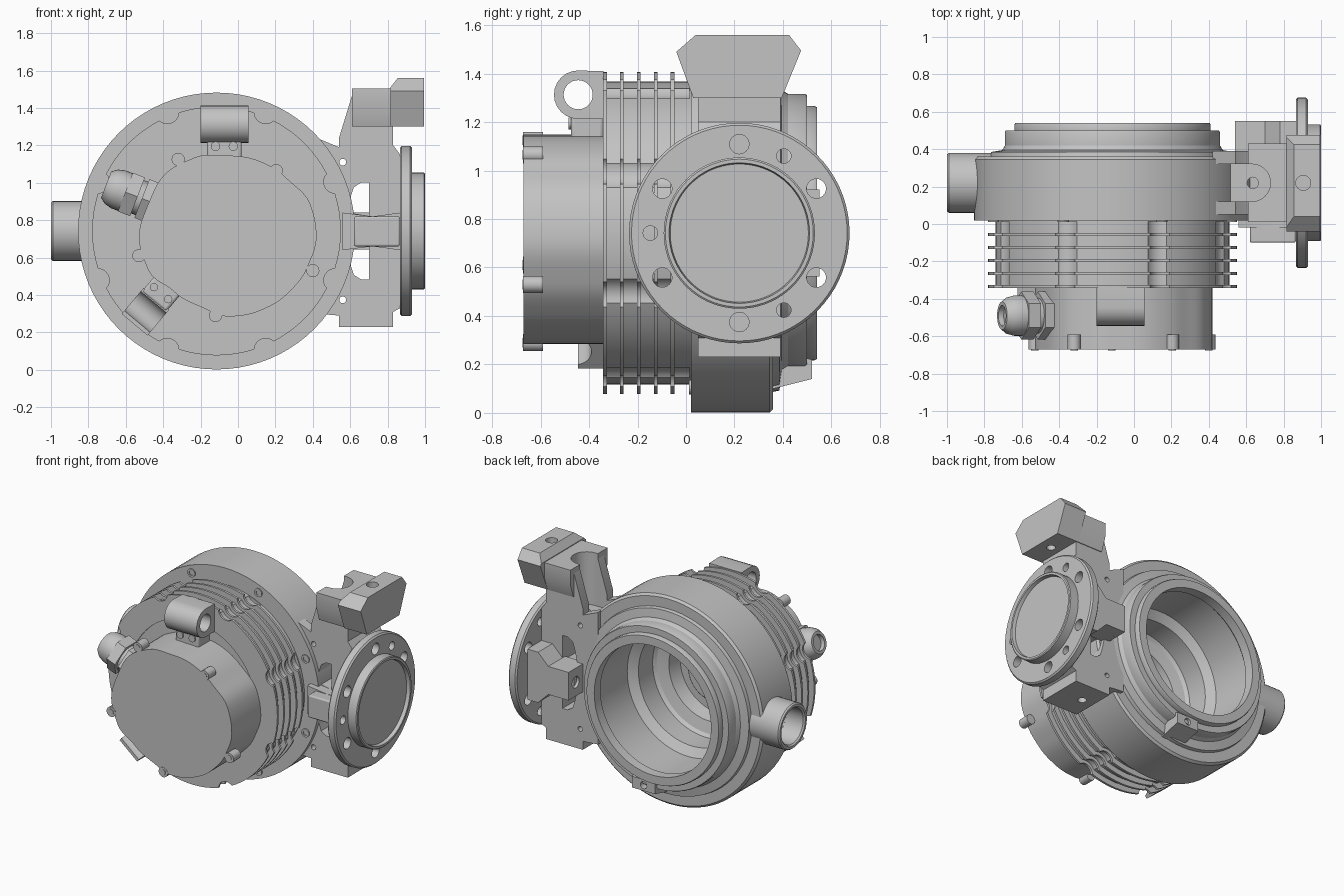
import bpy, bmesh, math
from mathutils import Vector, Matrix

cube = bpy.data.objects.get("Cube")
if cube:
    bpy.data.objects.remove(cube)

GREY = (0.55, 0.55, 0.55, 1)
metal = bpy.data.materials.new("cast_grey")
metal.use_nodes = True
metal.diffuse_color = GREY
metal.node_tree.nodes["Principled BSDF"].inputs["Base Color"].default_value = GREY

CX, CZ = -0.115, 0.742      # housing axis
FY = 0.22                   # side flange axis
X, Y, Z = Vector((1, 0, 0)), Vector((0, 1, 0)), Vector((0, 0, 1))


def finish(name, bm):
    bmesh.ops.remove_doubles(bm, verts=bm.verts, dist=1e-5)
    bmesh.ops.recalc_face_normals(bm, faces=bm.faces)
    mesh = bpy.data.meshes.new(name)
    bm.to_mesh(mesh)
    bm.free()
    mesh.materials.append(metal)
    ob = bpy.data.objects.new(name, mesh)
    bpy.context.collection.objects.link(ob)
    return ob


def lathe(name, profile, origin, axis, seg=48, closed=False):
    """Spin (radius, height) points around an axis."""
    bm = bmesh.new()
    vs = [bm.verts.new((r, 0, h)) for r, h in profile]
    pairs = list(zip(vs, vs[1:])) + ([(vs[-1], vs[0])] if closed else [])
    es = [bm.edges.new(p) for p in pairs]
    bmesh.ops.spin(bm, geom=vs + es, cent=(0, 0, 0), axis=Z,
                   angle=math.tau, steps=seg)
    rot = Vector(axis).to_track_quat('Z', 'Y').to_matrix().to_4x4()
    bm.transform(Matrix.Translation(origin) @ rot)
    return finish(name, bm)


def rod(name, origin, axis, r, h0, h1, seg=24):
    return lathe(name, [(0, h0), (r, h0), (r, h1), (0, h1)], origin, axis, seg)


def prism(name, pts, axis, a, b):
    """Extrude a 2D outline along x (y,z points) or y (x,z points)."""
    bm = bmesh.new()
    vs = [bm.verts.new((a, u, v) if axis == X else (u, a, v)) for u, v in pts]
    face = bm.faces.new(vs)
    new = bmesh.ops.extrude_face_region(bm, geom=[face])["geom"]
    bmesh.ops.translate(bm, vec=axis * (b - a),
                        verts=[g for g in new if isinstance(g, bmesh.types.BMVert)])
    return finish(name, bm)


def box(name, x0, x1, y0, y1, z0, z1, bevel=0.0):
    ob = prism(name, [(x0, z0), (x1, z0), (x1, z1), (x0, z1)], Y, y0, y1)
    if bevel:
        mod = ob.modifiers.new("Bevel", 'BEVEL')
        mod.width, mod.segments = bevel, 3
    return ob


def cut(ob, cutters):
    bpy.context.view_layer.objects.active = ob
    for c in cutters:
        mod = ob.modifiers.new("Cut", 'BOOLEAN')
        mod.operation, mod.solver, mod.object = 'DIFFERENCE', 'EXACT', c
        bpy.ops.object.modifier_apply(modifier=mod.name)
        bpy.data.objects.remove(c)


def polar(r, deg, cu=0.0, cv=0.0):
    return cu + r * math.cos(math.radians(deg)), cv + r * math.sin(math.radians(deg))


bolts = [polar(.688, 22.5 + 45 * k, CX, CZ) for k in range(8)]


def scallop(ob, r):
    cut(ob, [rod("scallop", (x, 0, z), Y, r, -.4, .014) for x, z in bolts])


# Main housing: deep hollow with a bearing seat, stepped rim, scalloped core
profile = [(0, -.22), (.06, -.22), (.06, -.17), (.11, -.17), (.11, -.12), (.18, -.12),
           (.19, -.13), (.19, -.2), (.3, -.2), (.32, -.1), (.4, -.08), (.42, -.06), (.42, .1),
           (.48, .14), (.48, .45), (.46, .47), (.46, .54), (.52, .54), (.525, .53), (.525, .5),
           (.57, .5), (.575, .49), (.575, .42), (.59, .395), (.65, .385), (.655, .36),
           (.725, .36), (.74, .345), (.74, .02), (.625, .02), (.625, -.335), (0, -.335)]
housing = lathe("housing", profile, (CX, 0, CZ), Y, 80)
scallop(housing, .085)
cut(housing, [rod("bore", (0, FY, CZ), X, .125, -1.05, -.7)])

# Cooling fins, dipping in around the bolts
for i in range(5):
    y = -0.055 - 0.07 * i
    fin = lathe("cooling_fin", [(.5, y - .008), (.665, y - .008), (.665, y + .008), (.5, y + .008)],
                (CX, 0, CZ), Y, 80, True)
    scallop(fin, .062)
for x, z in bolts:
    lathe("rim_bolt", [(0, .018), (.016, .018), (.016, .012), (.03, .012), (.03, .03), (0, .03)],
          (x, 0, z), Y, 16)

# Inlet stub
lathe("inlet_stub", [(.125, -.72), (.125, -.99), (.135, -1), (.152, -1), (.16, -.99),
                     (.16, -.72)], (0, FY, CZ), X, 40, True)

# Rear lower lug
lug = prism("rear_lug", [(.36, .1), (.52, .14), (.52, .22), (.36, .26)], X, -.12, .06)
cut(lug, [rod("hole", (-.03, 0, .18), Y, .025, .47, .6)])

# Motor cover: uneven round outline given as radii around its centre
radii = [.475, .475, .445, .44, .435, .46, .475, .46, .475, .46, .41, .40, .425, .43, .44, .455]
outline = []
for i in range(96):
    k, t = i // 6, (1 - math.cos(math.pi * (i % 6) / 6)) / 2
    r = radii[k] * (1 - t) + radii[(k + 1) % 16] * t
    outline.append(polar(r, i * 3.75, -.055, .71))
prism("motor_cover", outline, Y, -.67, -.34)
for x, z in [(-.32, 1.125), (.205, 1.065), (.4, .53), (-.12, .29), (-.53, .61)]:
    rod("cover_boss", (x, 0, z), Y, .035, -.672, -.59, 20)
    rod("cover_screw", (x, 0, z), Y, .02, -.675, -.66, 16)

# Upper lifting eye
arch = [(-.34, 1.41)] + [polar(.1, 90 + 15 * i, -.445, 1.313) for i in range(13)]
eye = prism("lifting_eye", arch + [(-.34, 1.213)], X, -.2, .055)
cut(eye, [rod("hole", (0, -.445, 1.313), X, .06, -.4, .2, 32)])
box("eye_foot", -.165, .02, -.475, -.34, 1.1, 1.24, .015)
for x in (-.12, -.025):
    rod("eye_screw", (x, 0, 1.195), Y, .025, -.485, -.4, 16)

# Lower lug: open cradle turned towards the lower side of the housing
turn = Matrix.Translation((-.495, 0, .31)) @ Matrix.Rotation(math.radians(-140), 4, 'Y')
cradle = box("lower_lug", -.09, .09, -.445, -.34, -.09, .09)
cut(cradle, [rod("channel", (0, -.46, 0), X, .07, -.2, .2, 32)])
parts = [cradle, box("lower_lug_foot", -.085, .085, -.45, -.34, -.22, -.07, .015)]
parts += [rod("lower_lug_screw", (s * .05, 0, -.13), Y, .022, -.46, -.4, 16) for s in (-1, 1)]
for p in parts:
    p.data.transform(turn)

# Cable gland
gland_at, gland_dir = Vector((-.705, -.49, .99)), Vector((.93, 0, -.36))
lathe("gland_nose", [(0, .03), (.055, .03), (.055, 0), (.075, 0), (.098, .03), (.108, .07),
                     (.108, .13), (0, .13)], gland_at, gland_dir, 32)
rod("gland_cap_nut", gland_at, gland_dir, .128, .11, .18, 6)
rod("gland_thread", gland_at, gland_dir, .095, .17, .36, 32)
rod("gland_lock_nut", gland_at, gland_dir, .128, .205, .27, 6)

# Side flange with raised face and bolt holes
flange = lathe("side_flange", [(0, .865), (.445, .865), (.455, .875), (.455, .92), (.445, .93),
                               (.312, .93), (.312, .995), (.305, 1), (.29, 1), (.285, .975),
                               (0, .975)], (0, FY, CZ), X, 72)
holes = []
for deg in (90, 60, 30, -30, -60, -90, -150, 180, 150):
    y, z = polar(.367, deg, FY, CZ)
    holes.append(rod("hole", (0, y, z), X, .03 if deg in (60, -60, 180) else .04, .8, 1.05))
cut(flange, holes)

# Bracket joining flange to housing, with windows and a screw pocket
bracket = prism("bracket", [(.42, .3), (.54, .29), (.54, .23), (.83, .23), (.83, .31), (.868, .33),
                            (.868, 1.15), (.83, 1.2), (.83, 1.5), (.62, 1.5), (.54, 1.24),
                            (.54, 1.19), (.42, 1.24)], Y, .05, .39)
cutters = []
for s in (-1, 1):
    win = [(.585, .1), (.7, .08), (.7, .26), (.66, .26), (.62, .235), (.605, .19)]
    cutters.append(prism("window", [(x, CZ + s * z) for x, z in win], Y, -.2, .6))
    cutters.append(rod("hole", (.56, 0, CZ + s * .368), Y, .018, -.2, .6, 16))
cutters += [rod("pocket", (.63, FY, 0), Z, .1, 1.13, 1.7, 32),
            box("pocket", .4, .63, .12, .32, 1.13, 1.7),
            rod("hole", (.635, FY, 0), Z, .03, .1, 1.3, 16)]
cut(bracket, cutters)

# Cross arm through the bracket, ending in a block on each side
arm = [(.56, .64), (.72, .66), (.865, .64), (.865, .84), (.72, .82), (.56, .84)]
prism("cross_arm", arm, Y, -.02, .46)
box("front_block", .62, .865, -.1, .06, .66, .82, .01)
half = [(.54, .1), (.7, .1), (.78, .18), (.865, .18)]
back_block = prism("back_block", [(x, CZ + z) for x, z in half]
                   + [(x, CZ - z) for x, z in reversed(half)], Y, .36, .55)
cut(back_block, [rod("hole", (0, .47, CZ), X, .04, .4, .64)])

# Top hook, flared up from the bracket, and faceted head
hook = prism("hook", [(.395, 1.3), (.43, 1.4), (.43, 1.505), (.01, 1.505), (.01, 1.4),
                      (.04, 1.3)], X, .61, .825)
cut(hook, [rod("pocket", (.63, FY, 0), Z, .1, 1.2, 1.7, 32),
           box("pocket", .4, .63, .12, .32, 1.2, 1.7)])
head = prism("hook_head", [(.03, 1.3), (.395, 1.3), (.475, 1.495), (.425, 1.56), (.04, 1.56),
                           (-.04, 1.49)], X, .815, .995)
cut(head, [rod("hole", (.905, FY, 0), Z, .04, 1.45, 1.7),
           rod("hole", (.905, FY, 0), Z, .03, 1.2, 1.36),
           prism("chamfer", [(.79, 1.51), (.815, 1.51), (.855, 1.56), (.855, 1.6), (.79, 1.6)],
                 Y, -.2, .7)])

# Smooth round surfaces, keep edges sharp
bpy.ops.object.select_all(action='DESELECT')
for ob in bpy.context.scene.objects:
    if ob.type == 'MESH' and metal.name in ob.data.materials:
        ob.select_set(True)
        bpy.context.view_layer.objects.active = ob
bpy.ops.object.shade_smooth_by_angle(angle=math.radians(30))
